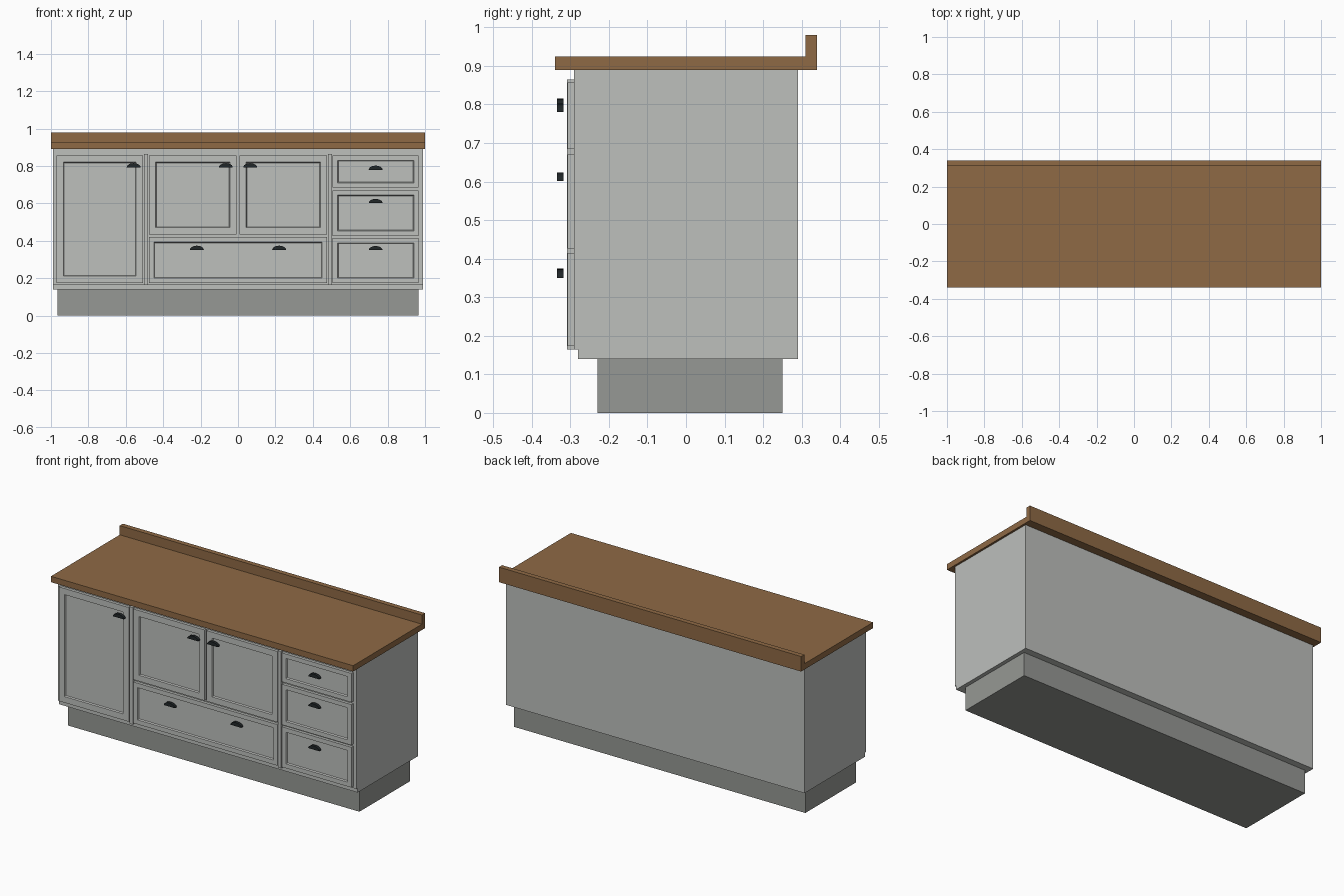
import bpy, bmesh, math

if "Cube" in bpy.data.objects:
    bpy.data.objects.remove(bpy.data.objects["Cube"])


def material(name, rgb):
    m = bpy.data.materials.new(name)
    m.diffuse_color = (*rgb, 1)
    m.use_nodes = True
    m.node_tree.nodes["Principled BSDF"].inputs["Base Color"].default_value = m.diffuse_color
    return m


GREY = material("painted_grey", (0.51, 0.525, 0.505))
PLINTH = material("plinth_grey", (0.305, 0.314, 0.297))
WOOD = material("wood", (0.275, 0.144, 0.06))
BLACK = material("black_metal", (0.015, 0.02, 0.022))


def finish(bm, name, mat):
    bmesh.ops.recalc_face_normals(bm, faces=bm.faces)
    me = bpy.data.meshes.new(name)
    bm.to_mesh(me)
    bm.free()
    me.materials.append(mat)
    ob = bpy.data.objects.new(name, me)
    bpy.context.collection.objects.link(ob)
    return ob


def box_mesh(x0, x1, y0, y1, z0, z1):
    bm = bmesh.new()
    bmesh.ops.create_cube(bm, size=1)
    for v in bm.verts:
        v.co = (x1 if v.co.x > 0 else x0,
                y1 if v.co.y > 0 else y0,
                z1 if v.co.z > 0 else z0)
    return bm


def box(name, mat, *dims):
    return finish(box_mesh(*dims), name, mat)


def extrude_profile(name, mat, pts, axis, a, b):
    """Extrude a closed 2D outline along x (pts = y,z) or y (pts = x,z)."""
    bm = bmesh.new()
    put = (lambda p, t: (t, p[0], p[1])) if axis == "x" else (lambda p, t: (p[0], t, p[1]))
    face = bm.faces.new([bm.verts.new(put(p, a)) for p in pts])
    ext = bmesh.ops.extrude_face_region(bm, geom=[face])["geom"]
    for v in ext:
        if isinstance(v, bmesh.types.BMVert):
            v.co["xy".index(axis)] = b
    return finish(bm, name, mat)


def front_panel(name, x0, x1, z0, z1, frame):
    """Door or drawer front: a frame around a recessed panel."""
    bm = box_mesh(x0, x1, -0.307, -0.289, z0, z1)
    bm.normal_update()
    face = min(bm.faces, key=lambda f: f.normal.y)
    bmesh.ops.inset_individual(bm, faces=[face], thickness=frame)
    bmesh.ops.inset_individual(bm, faces=[face], thickness=0.006, depth=-0.008)
    return finish(bm, name, GREY)


def cup_pull(name, x, z):
    """Half-oval cup handle, flat edge down."""
    n = 12
    pts = [(x + 0.037 * math.cos(math.pi * i / n),
            z + 0.022 * math.sin(math.pi * i / n)) for i in range(n + 1)]
    return extrude_profile(name, BLACK, pts, "y", -0.335, -0.318)


# Base and carcass
box("plinth", PLINTH, -0.965, 0.965, -0.23, 0.25, 0, 0.14)
box("bottom_board", GREY, -0.988, 0.988, -0.28, 0.29, 0.14, 0.165)
box("carcass", GREY, -0.988, 0.988, -0.29, 0.29, 0.165, 0.89)

# Worktop with raised back edge
extrude_profile("worktop", WOOD,
                [(-0.34, 0.89), (0.34, 0.89), (0.34, 0.98), (0.31, 0.98),
                 (0.31, 0.925), (-0.34, 0.925)], "x", -1, 1)

# Upright dividers between the three bays
for side, x in (("left", -0.491), ("right", 0.491)):
    box(side + "_divider", GREY, x - 0.011, x + 0.011, -0.309, -0.289, 0.165, 0.865)

# Doors
front_panel("tall_door", -0.97, -0.508, 0.174, 0.857, 0.052)
front_panel("middle_door_left", -0.477, -0.007, 0.434, 0.857, 0.051)
front_panel("middle_door_right", 0.007, 0.477, 0.434, 0.857, 0.051)

# Drawers
front_panel("wide_drawer", -0.477, 0.477, 0.174, 0.42, 0.038)
for label, z0, z1 in (("top", 0.684, 0.857), ("middle", 0.427, 0.67), ("bottom", 0.174, 0.415)):
    front_panel(label + "_drawer", 0.506, 0.966, z0, z1, 0.037)

# Handles
for label, x, z in (("tall_door", -0.558, 0.793), ("middle_left", -0.065, 0.793),
                    ("middle_right", 0.065, 0.793), ("wide_left", -0.22, 0.352),
                    ("wide_right", 0.22, 0.352), ("top_drawer", 0.736, 0.78),
                    ("middle_drawer", 0.736, 0.602), ("bottom_drawer", 0.736, 0.35)):
    cup_pull(label + "_handle", x, z)
